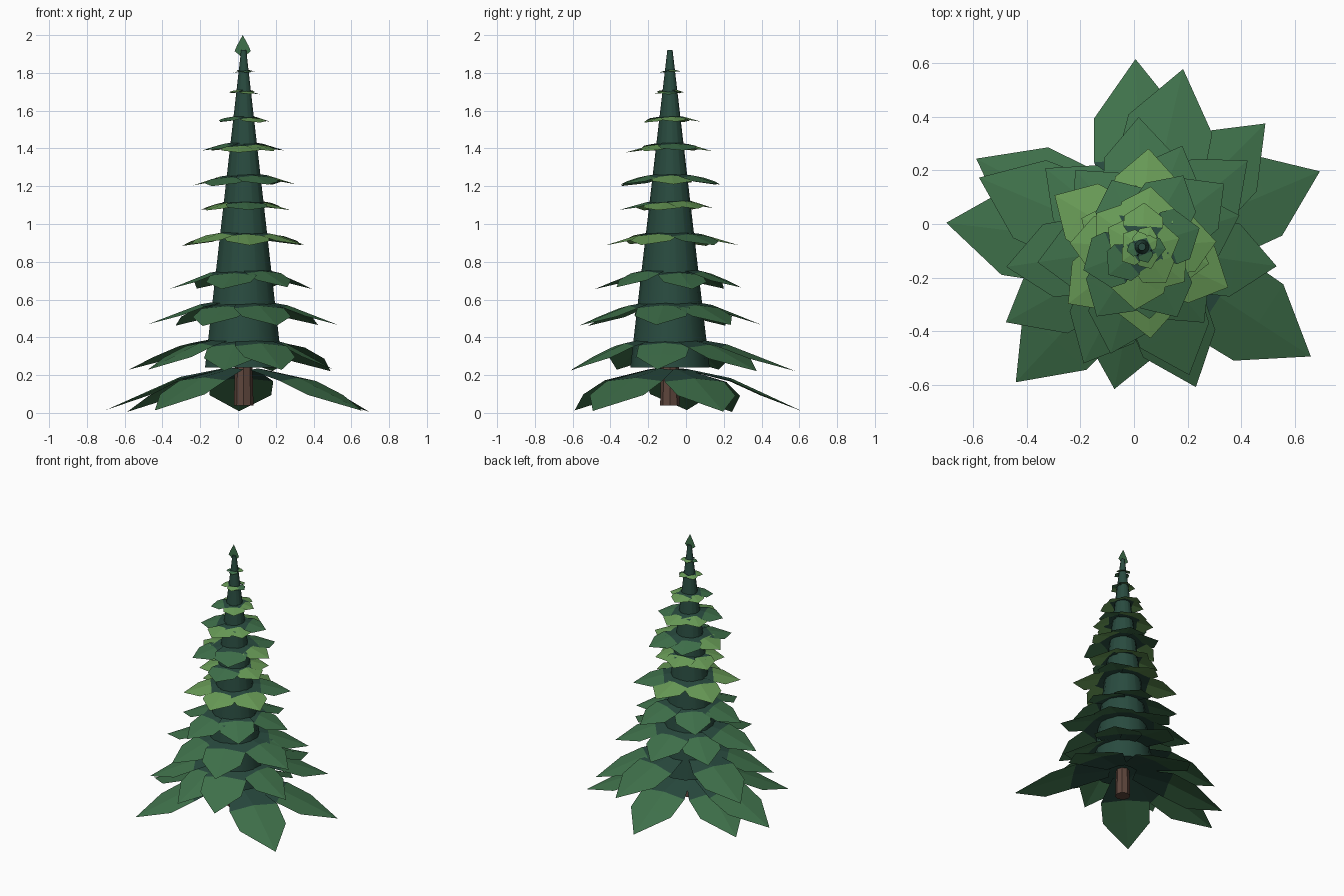
import bpy, math, random
from mathutils import Vector

if "Cube" in bpy.data.objects:
    bpy.data.objects.remove(bpy.data.objects["Cube"])

random.seed(4)
CX, CY = 0.03, -0.085


def material(name, rgb):
    m = bpy.data.materials.new(name)
    m.diffuse_color = (*rgb, 1)
    m.use_nodes = True
    m.node_tree.nodes["Principled BSDF"].inputs["Base Color"].default_value = m.diffuse_color
    return m


BARK = material("bark", (0.11, 0.06, 0.045))
DARK = material("dark_green", (0.022, 0.07, 0.05))
MID = material("mid_green", (0.05, 0.165, 0.07))
LIGHT = material("light_green", (0.14, 0.33, 0.095))


def cone(name, z0, z1, r0, r1, sides, mat):
    bpy.ops.mesh.primitive_cone_add(vertices=sides, radius1=r0, radius2=r1,
                                    depth=z1 - z0, location=(CX, CY, (z0 + z1) / 2))
    ob = bpy.context.object
    ob.name = name
    ob.data.materials.append(mat)


def build(name, verts, faces, slots):
    me = bpy.data.meshes.new(name)
    me.from_pydata(verts, [], faces)
    for m in (DARK, MID, LIGHT):
        me.materials.append(m)
    for p, s in zip(me.polygons, slots):
        p.material_index = s
    bpy.context.collection.objects.link(bpy.data.objects.new(name, me))


# trunk and tapering inner core
cone("trunk", 0.04, 0.30, 0.052, 0.045, 8, BARK)
cone("inner_core", 0.24, 1.92, 0.21, 0.014, 14, DARK)
bpy.ops.object.shade_smooth_by_angle(angle=math.radians(40))


def tier(name, zb, drop, angles, reaches, light_chance):
    """Ring of pointed, drooping leaves."""
    verts, faces, slots = [], [], []
    for ang, R in zip(angles, reaches):
        w = min(0.45 * R, 0.07 + 0.14 * R)
        a = math.radians(ang)
        out, side = Vector((math.cos(a), math.sin(a), 0)), Vector((-math.sin(a), math.cos(a), 0))
        z = zb + random.uniform(-0.006, 0.006)
        n = len(verts)
        # cross sections: reach, half width, fall
        for r, k, f in ((0.12, 0.45, 0), (0.46, 1, 0.22), (0.69, 0.97, 0.55)):
            for s in (-1, 0, 1):
                p = Vector((CX, CY, z - f * drop - (0.1 * w * k if s else 0)))
                verts.append(p + out * R * r + side * w * k * s)
        verts.append(Vector((CX, CY, z - drop)) + out * R)
        outer = 2 if random.random() < light_chance else 1
        for row in (0, 3):
            for c in (0, 1):
                i = n + row + c
                faces.append((i, i + 3, i + 4, i + 1))
                slots.append(0 if row == 0 else outer)
        faces += [(n + 6, n + 9, n + 7), (n + 7, n + 9, n + 8)]
        slots += [outer, outer]
    build(name, verts, faces, slots)


# two wide bottom tiers, unevenly spread
tier("leaf_tier_1", 0.235, 0.225, (23, 92, 152, 173, -133, -33),
     (.72, .70, .70, .735, .69, .75), 0)
tier("leaf_tier_2", 0.405, 0.18, (45, 77, 157, -151, -101, -69, -8),
     (.65, .68, .66, .58, .54, .56, .48), 0)

# upper tiers: base height, reach, first angle, leaf count
upper = [(0.60, .48, 38, 7), (0.77, .39, 12, 6), (0.965, .36, -28, 6), (1.13, .25, -20, 6),
         (1.265, .29, 0, 6), (1.43, .22, 20, 6), (1.57, .155, 10, 5), (1.71, .088, 0, 5),
         (1.815, .06, 20, 4)]
for i, (zb, R, start, count) in enumerate(upper):
    angles = [start + k * 360 / count + random.uniform(-6, 6) for k in range(count)]
    reaches = [R * random.uniform(0.92, 1.08) for _ in range(count)]
    drop = R * (0.28 if i < 2 else 0.21)
    tier(f"leaf_tier_{i + 3}", zb, drop, angles, reaches, 0 if i < 2 else 0.65)

# flat upright leaf at the top
half = [(0, 1.88), (0.043, 1.915), (0.03, 1.945), (0, 2.0)]
tip = half + [(-x, z) for x, z in half[2:0:-1]]
build("top_leaf", [(CX - 0.005 + x, CY, z) for x, z in tip], [range(6)], [1])
